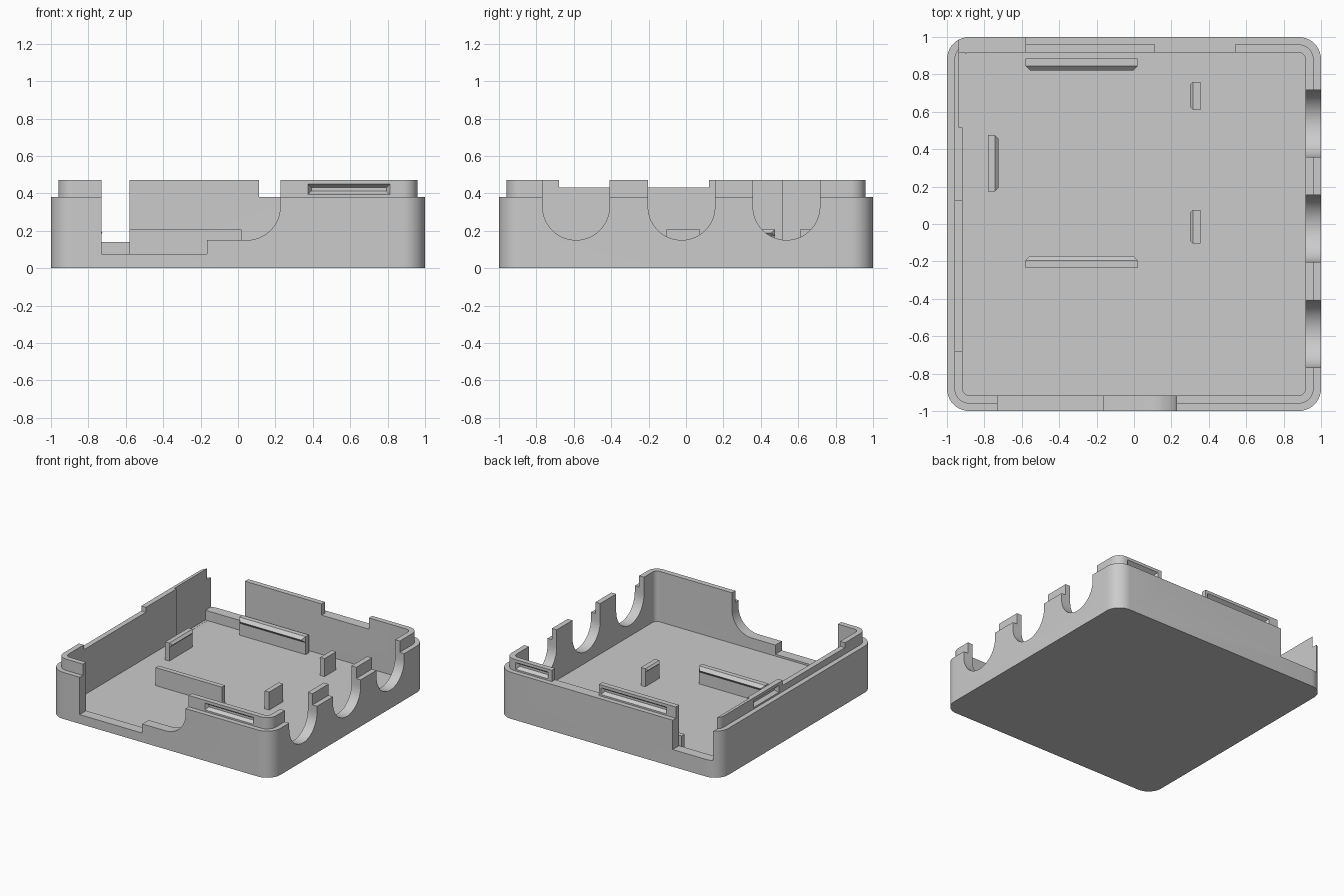
import bpy, bmesh, math
from mathutils import Vector

if "Cube" in bpy.data.objects:
    bpy.data.objects.remove(bpy.data.objects["Cube"], do_unlink=True)

plastic = bpy.data.materials.new("grey_plastic")
plastic.use_nodes = True
GREY = (0.6, 0.6, 0.6, 1)
plastic.diffuse_color = GREY
plastic.node_tree.nodes["Principled BSDF"].inputs["Base Color"].default_value = GREY

FLOOR, RIM, LIP = 0.06, 0.38, 0.472
LIP_OUT, CAVITY = 0.96, 0.917
TALL = 0.7


def make_object(name, bm):
    bmesh.ops.recalc_face_normals(bm, faces=bm.faces)
    mesh = bpy.data.meshes.new(name)
    bm.to_mesh(mesh)
    bm.free()
    mesh.materials.append(plastic)
    obj = bpy.data.objects.new(name, mesh)
    bpy.context.collection.objects.link(obj)
    return obj


def loft(name, rings):
    """Skin equal-length rings of points and cap both ends."""
    bm = bmesh.new()
    loops = [[bm.verts.new(p) for p in ring] for ring in rings]
    for a, b in zip(loops, loops[1:]):
        for i in range(len(a)):
            j = (i + 1) % len(a)
            bm.faces.new((a[i], a[j], b[j], b[i]))
    bm.faces.new(loops[0])
    bm.faces.new(loops[-1])
    return make_object(name, bm)


def rounded_square(half, radius, z, steps=10):
    pts = []
    for q in range(4):
        cx = (half - radius) * (1 if q in (0, 3) else -1)
        cy = (half - radius) * (1 if q < 2 else -1)
        for s in range(steps + 1):
            a = math.pi / 2 * (q + s / steps)
            pts.append((cx + radius * math.cos(a), cy + radius * math.sin(a), z))
    return pts


def box(name, x, y, z):
    return loft(name, [[(x[0], y[0], h), (x[1], y[0], h), (x[1], y[1], h), (x[0], y[1], h)] for h in z])


def arc(cx, cz, r, start, end, steps=20):
    angles = [math.radians(start + (end - start) * i / steps) for i in range(steps + 1)]
    return [(cx + r * math.cos(a), cz + r * math.sin(a)) for a in angles]


def lip_pocket(name, start, end, place):
    """Shallow tapered pocket cutter; place(along, out, z) sets its wall."""
    rings = []
    for out, inset in ((LIP_OUT + 0.005, 0), (LIP_OUT - 0.027, 0.022)):
        a, b, low, high = start + inset, end - inset, 0.39 + inset, 0.452 - inset
        rings.append([place(*p) for p in ((a, out, low), (b, out, low), (b, out, high), (a, out, high))])
    return loft(name, rings)


# Tray: outer wall, stepped lip and cavity in one closed shell
tray = loft("tray", [
    rounded_square(1, 0.12, 0),
    rounded_square(1, 0.12, RIM),
    rounded_square(LIP_OUT, 0.08, RIM),
    rounded_square(LIP_OUT, 0.08, LIP),
    rounded_square(CAVITY, 0.04, LIP),
    rounded_square(CAVITY, 0.04, FLOOR)])

cutters = []

# Three round-bottomed cable openings in the +x wall
for cy in (-0.588, -0.024, 0.537):
    r = 0.179
    outline = arc(cy, 0.329, r, 180, 360) + [(cy + r, TALL), (cy - r, TALL)]
    cutters.append(loft("cable_cutter", [[(x, y, z) for y, z in outline] for x in (0.88, 1.1)]))

# Stepped front opening with one curved side
outline = ([(-0.73, TALL), (-0.73, 0.075), (-0.165, 0.075), (-0.165, 0.15)]
           + arc(0.047, 0.329, 0.179, 270, 360, 12) + [(0.226, TALL)])
cutters.append(loft("front_cutter", [[(x, y, z) for x, z in outline] for y in (-1.1, -0.89)]))

# Back corner opening, back lip gap, lowered side lip, thinned side wall
cutters += [
    box("corner_cutter", (-0.936, -0.58), (0.89, 1.1), (0.14, TALL)),
    box("lip_gap_cutter", (0.113, 0.54), (0.9, 1.1), (RIM, TALL)),
    box("low_lip_cutter", (-1.1, -0.9), (-0.68, 0.123), (0.432, TALL)),
    box("thin_wall_cutter", (-0.936, -0.9), (0.517, 0.917), (FLOOR + 0.001, TALL))]

# Latch pockets in the lip
cutters += [
    lip_pocket("front_pocket", 0.37, 0.815, lambda a, o, z: (a, -o, z)),
    lip_pocket("back_pocket_a", 0.57, 0.87, lambda a, o, z: (a, o, z)),
    lip_pocket("back_pocket_b", -0.5, 0.1, lambda a, o, z: (a, o, z)),
    lip_pocket("side_pocket", 0.17, 0.505, lambda a, o, z: (-o, a, z))]

for cutter in cutters:
    mod = tray.modifiers.new(cutter.name, "BOOLEAN")
    mod.operation = "DIFFERENCE"
    mod.solver = "EXACT"
    mod.object = cutter
    cutter.hide_render = True

# Bake the cuts and drop the helpers
graph = bpy.context.evaluated_depsgraph_get()
baked = bpy.data.meshes.new_from_object(tray.evaluated_get(graph))
tray.modifiers.clear()
tray.data = baked
for cutter in cutters:
    bpy.data.objects.remove(cutter, do_unlink=True)


def clip(name, centre, facing, length, thick=0.04, hook=0.025):
    """Upright board clip with a tapered snap ridge on the facing side."""
    top = 0.207
    out = Vector((facing[0], facing[1], 0))
    along = Vector((-out.y, out.x, 0))
    base = Vector((centre[0], centre[1], 0))
    up = Vector((0, 0, 1))

    def point(a, o, z):
        return base + along * a + out * o + up * z

    h = length / 2
    bm = bmesh.new()
    # Post
    rings = [[bm.verts.new(point(a, o, z)) for a, o in ((-h, 0), (h, 0), (h, thick), (-h, thick))]
             for z in (FLOOR - 0.01, top)]
    bm.faces.new(rings[0])
    bm.faces.new(rings[1])
    for i in range(4):
        j = (i + 1) % 4
        bm.faces.new((rings[0][i], rings[0][j], rings[1][j], rings[1][i]))
    # Ridge
    tl, tr, bl, br = [bm.verts.new(point(a, thick, z)) for z in (top, top - 2 * hook) for a in (-h, h)]
    pl, pr = [bm.verts.new(point(a, thick + hook, top - hook)) for a in (-h + hook, h - hook)]
    for face in ((tl, tr, pr, pl), (pl, pr, br, bl), (tl, pl, bl), (tr, br, pr), (tl, bl, br, tr)):
        bm.faces.new(face)
    return make_object(name, bm)


# Board clips on the floor
clip("front_clip", (-0.28, -0.235), (0, 1), 0.6)
clip("back_clip", (-0.28, 0.885), (0, -1), 0.6)
clip("side_clip", (-0.78, 0.325), (1, 0), 0.3, 0.037, 0.018)
for n, cy in enumerate((-0.015, 0.685)):
    clip("small_clip_%d" % (n + 1), (0.355, cy), (-1, 0), 0.18 - 0.03 * n, 0.04, 0.015)

# Smooth rounded walls, crisp edges
bpy.ops.object.select_all(action="DESELECT")
tray.select_set(True)
bpy.context.view_layer.objects.active = tray
bpy.ops.object.shade_smooth_by_angle(angle=math.radians(30))
